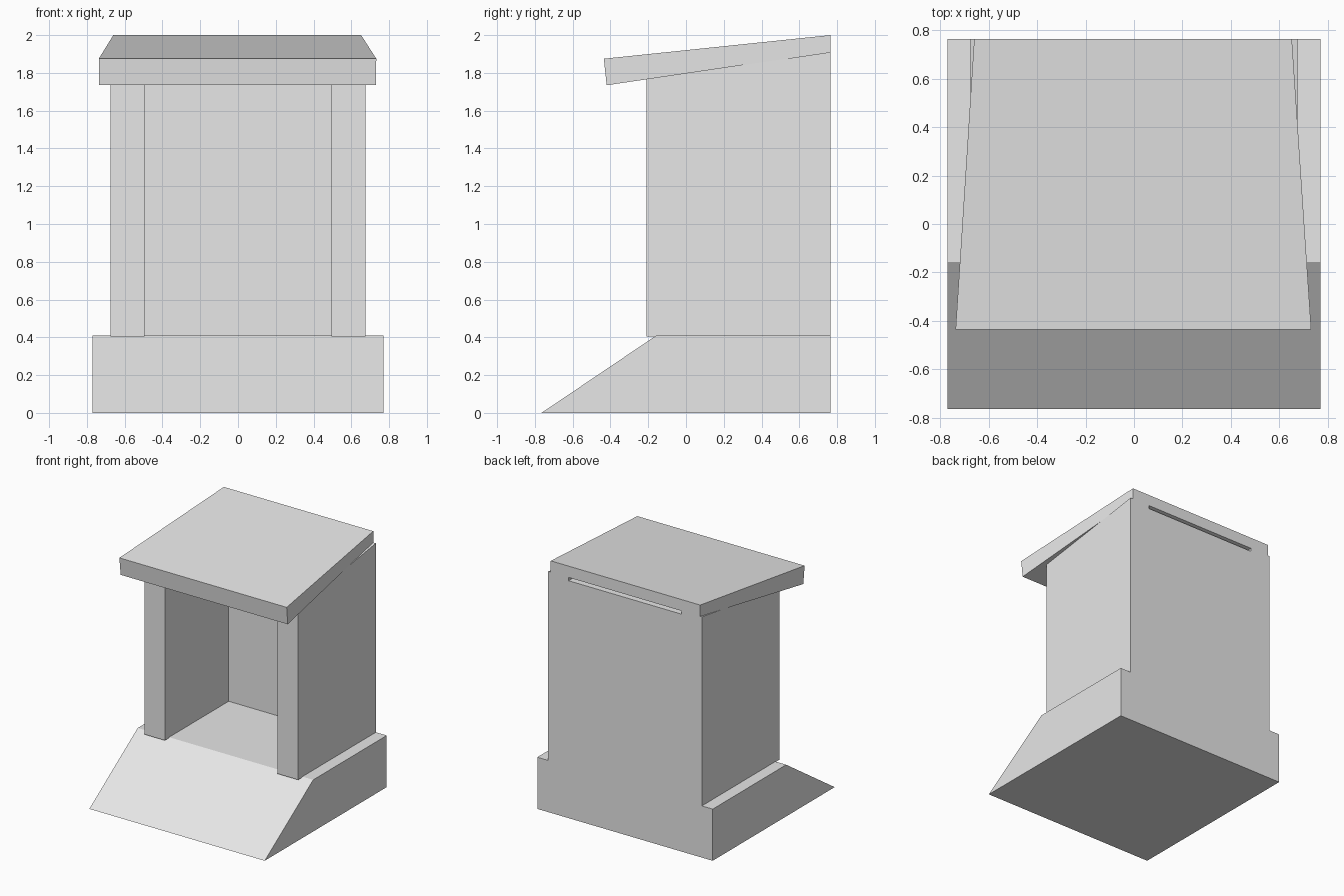
import bpy
import bmesh

cube = bpy.data.objects.get("Cube")
if cube:
    bpy.data.objects.remove(cube, do_unlink=True)

stone = bpy.data.materials.new("stone_grey")
stone.use_nodes = True
GREY = (0.8, 0.8, 0.8, 1.0)
stone.diffuse_color = GREY
stone.node_tree.nodes["Principled BSDF"].inputs["Base Color"].default_value = GREY

BACK = 0.765        # shared rear plane
PORCH = -0.21       # front of the side walls
FLOOR = 0.41
INNER, OUTER = 0.495, 0.675
BACK_WALL = 0.59    # inner face of the back wall


def under_roof(y):
    """Height of the sloping roof underside at depth y."""
    return 1.91 + (y - BACK) * 0.148


def prism(name, profile, x_range):
    """Extrude a (y, z) profile along x; x_range(y) gives its left and right limits."""
    bm = bmesh.new()
    ends = [[bm.verts.new((x_range(y)[i], y, z)) for y, z in profile] for i in (0, 1)]
    bm.faces.new(ends[0])
    bm.faces.new(ends[1])
    for k in range(len(profile)):
        n = (k + 1) % len(profile)
        bm.faces.new((ends[0][k], ends[0][n], ends[1][n], ends[1][k]))
    bmesh.ops.recalc_face_normals(bm, faces=bm.faces)
    mesh = bpy.data.meshes.new(name)
    bm.to_mesh(mesh)
    bm.free()
    mesh.materials.append(stone)
    obj = bpy.data.objects.new(name, mesh)
    bpy.context.collection.objects.link(obj)
    return obj


# Base with a ramped front
prism("ramped_base",
      [(-BACK, 0), (BACK, 0), (BACK, FLOOR), (-0.157, FLOOR)],
      lambda y: (-0.77, 0.77))

# Side walls, their feet slightly overhanging the ramp
wall = [(PORCH, 0.405), (BACK, 0.405), (BACK, under_roof(BACK)), (PORCH, under_roof(PORCH))]
prism("left_wall", wall, lambda y: (INNER, OUTER))
prism("right_wall", wall, lambda y: (-OUTER, -INNER))

# Back wall with a level top, leaving a thin slot below the roof
top = under_roof(BACK_WALL)
prism("back_wall",
      [(BACK_WALL, 0.405), (BACK, 0.405), (BACK, top), (BACK_WALL, top)],
      lambda y: (-INNER, INNER))


# Sloping roof slab, narrower towards the back
def roof_range(y):
    t = (y + 0.435) / (BACK + 0.435)
    return -0.737 + 0.077 * t, 0.732 - 0.08 * t


prism("sloping_roof",
      [(-0.42, under_roof(-0.42)), (BACK, under_roof(BACK)), (BACK, 2.0), (-0.435, 1.875)],
      roof_range)
